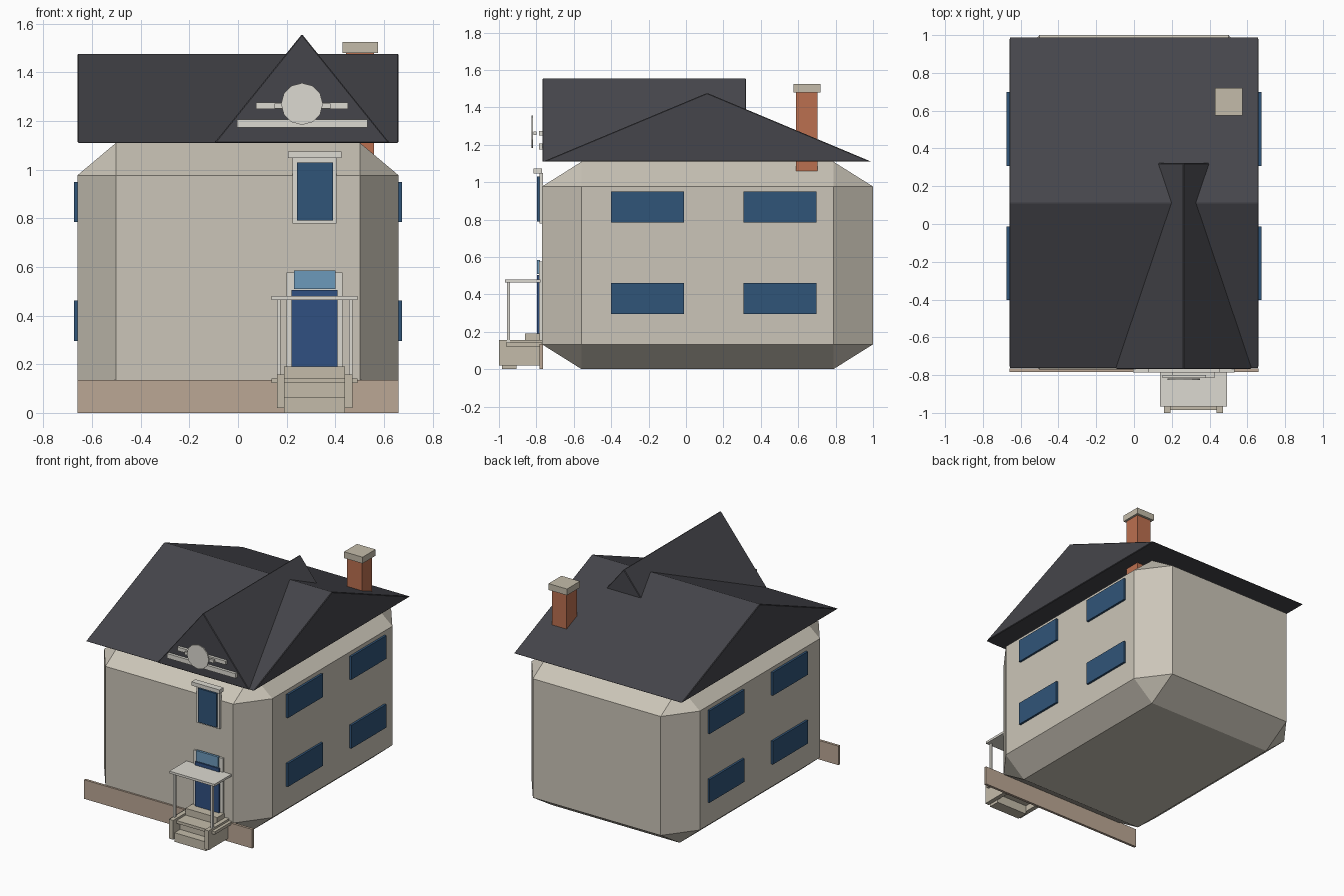
import bpy, bmesh, math
from mathutils import Matrix, Vector

if "Cube" in bpy.data.objects:
    bpy.data.objects.remove(bpy.data.objects["Cube"])


def material(name, rgb):
    m = bpy.data.materials.new(name)
    m.diffuse_color = (*rgb, 1)
    m.use_nodes = True
    m.node_tree.nodes["Principled BSDF"].inputs["Base Color"].default_value = m.diffuse_color
    return m


WALL = material("wall", (0.60, 0.56, 0.48))
TRIM = material("trim", (0.72, 0.70, 0.64))
STONE = material("stone", (0.55, 0.50, 0.40))
ROOF = material("slate", (0.06, 0.06, 0.07))
BRICK = material("brick", (0.50, 0.16, 0.08))
GLASS = material("glass", (0.03, 0.09, 0.19))
DOOR = material("door_paint", (0.03, 0.08, 0.22))
LIGHT = material("transom_glass", (0.15, 0.32, 0.50))
BASE = material("plinth", (0.50, 0.39, 0.30))


def finish(name, bm, mat):
    bmesh.ops.recalc_face_normals(bm, faces=bm.faces)
    me = bpy.data.meshes.new(name)
    bm.to_mesh(me)
    bm.free()
    me.materials.append(mat)
    ob = bpy.data.objects.new(name, me)
    bpy.context.collection.objects.link(ob)
    return ob


def box(name, x, y, z, mat, bevel=0):
    """Box between (min, max) pairs; bevel is relative to a 2-unit cube."""
    bm = bmesh.new()
    bmesh.ops.create_cube(bm, size=2)
    if bevel:
        bmesh.ops.bevel(bm, geom=bm.edges[:], offset=bevel, segments=1,
                        affect='EDGES')
    bmesh.ops.scale(bm, vec=[(p[1] - p[0]) / 2 for p in (x, y, z)], verts=bm.verts)
    bmesh.ops.translate(bm, vec=[(p[0] + p[1]) / 2 for p in (x, y, z)], verts=bm.verts)
    return finish(name, bm, mat)


def prism(name, profile, sweep, mat):
    """Closed profile of 3D points, extruded along sweep."""
    bm = bmesh.new()
    face = bm.faces.new([bm.verts.new(p) for p in profile])
    ext = bmesh.ops.extrude_face_region(bm, geom=[face], use_keep_orig=True)
    bmesh.ops.translate(bm, vec=Vector(sweep),
                        verts=[v for v in ext["geom"] if isinstance(v, bmesh.types.BMVert)])
    ob = finish(name, bm, mat)
    mod = ob.modifiers.new("soft_edge", 'BEVEL')
    mod.width, mod.segments = 0.004, 1
    return ob


# House body: heavily chamfered block
box("house_body", (-0.66, 0.66), (-0.77, 1.0), (0.0, 1.11), WALL, 0.24)
box("front_plinth", (-0.66, 0.66), (-0.783, -0.765), (0.0, 0.135), BASE)

# Main roof and front cross gable
prism("main_roof", [(-0.66, -0.765, 1.11), (-0.66, 0.99, 1.11), (-0.66, 0.113, 1.477)],
      (1.32, 0, 0), ROOF)
prism("front_gable", [(-0.097, -0.768, 1.11), (0.623, -0.768, 1.11), (0.263, -0.768, 1.557)],
      (0, 1.09, 0), ROOF)

# Chimney
box("chimney_stack", (0.445, 0.56), (0.588, 0.703), (1.06, 1.485), BRICK)
box("chimney_cap", (0.43, 0.575), (0.575, 0.72), (1.48, 1.525), STONE)

# Side windows, both sides and both floors
for side in (-1, 1):
    for y in (-0.402, 0.308):
        for z in (0.296, 0.784):
            box("side_window", sorted((side * 0.65, side * 0.675)),
                (y, y + 0.39), (z, z + 0.165), GLASS)

# Front upper window
box("upper_window_frame", (0.225, 0.405), (-0.784, -0.765), (0.778, 1.05), TRIM)
box("upper_window_glass", (0.243, 0.39), (-0.796, -0.78), (0.79, 1.03), GLASS)
box("upper_window_lintel", (0.205, 0.425), (-0.815, -0.77), (1.047, 1.074), TRIM)

# Front door
box("door_frame", (0.2, 0.43), (-0.785, -0.765), (0.14, 0.577), TRIM)
box("door_panel", (0.22, 0.41), (-0.797, -0.78), (0.18, 0.505), DOOR)
box("door_transom", (0.23, 0.4), (-0.797, -0.78), (0.51, 0.585), LIGHT)

# Porch: canopy, floor, posts, cheek walls
box("porch_canopy", (0.138, 0.492), (-0.967, -0.777), (0.464, 0.48), TRIM)
box("porch_floor", (0.138, 0.492), (-0.963, -0.77), (0.122, 0.142), STONE)
for s in (-1, 1):
    px, cx = 0.315 + s * 0.148, 0.315 + s * 0.139
    box("porch_post", (px - 0.007, px + 0.007), (-0.957, -0.94), (0.14, 0.466), TRIM)
    box("porch_cheek_wall", (cx - 0.016, cx + 0.016), (-1.0, -0.77), (0.02, 0.157), STONE)

# Steps rising to the door
for i in range(3):
    y, z = -0.985 + i * 0.062, i * 0.063
    box("porch_step", (0.19, 0.44), (y, y + 0.08), (z, z + 0.064), STONE)

# Gable ornament: bars and a twelve-sided disc
box("gable_lower_bar", (-0.005, 0.532), (-0.787, -0.765), (1.174, 1.207), TRIM)
box("gable_upper_bar", (0.075, 0.452), (-0.787, -0.765), (1.249, 1.275), TRIM)
box("gable_small_bar", (0.15, 0.38), (-0.815, -0.8), (1.252, 1.272), TRIM)
bm = bmesh.new()
bmesh.ops.create_cone(bm, cap_ends=True, segments=12, radius1=0.086, radius2=0.086, depth=0.008,
                      matrix=Matrix.Translation((0.263, -0.823, 1.27))
                      @ Matrix.Rotation(math.pi / 2, 4, 'X'))
finish("gable_disc", bm, TRIM)
